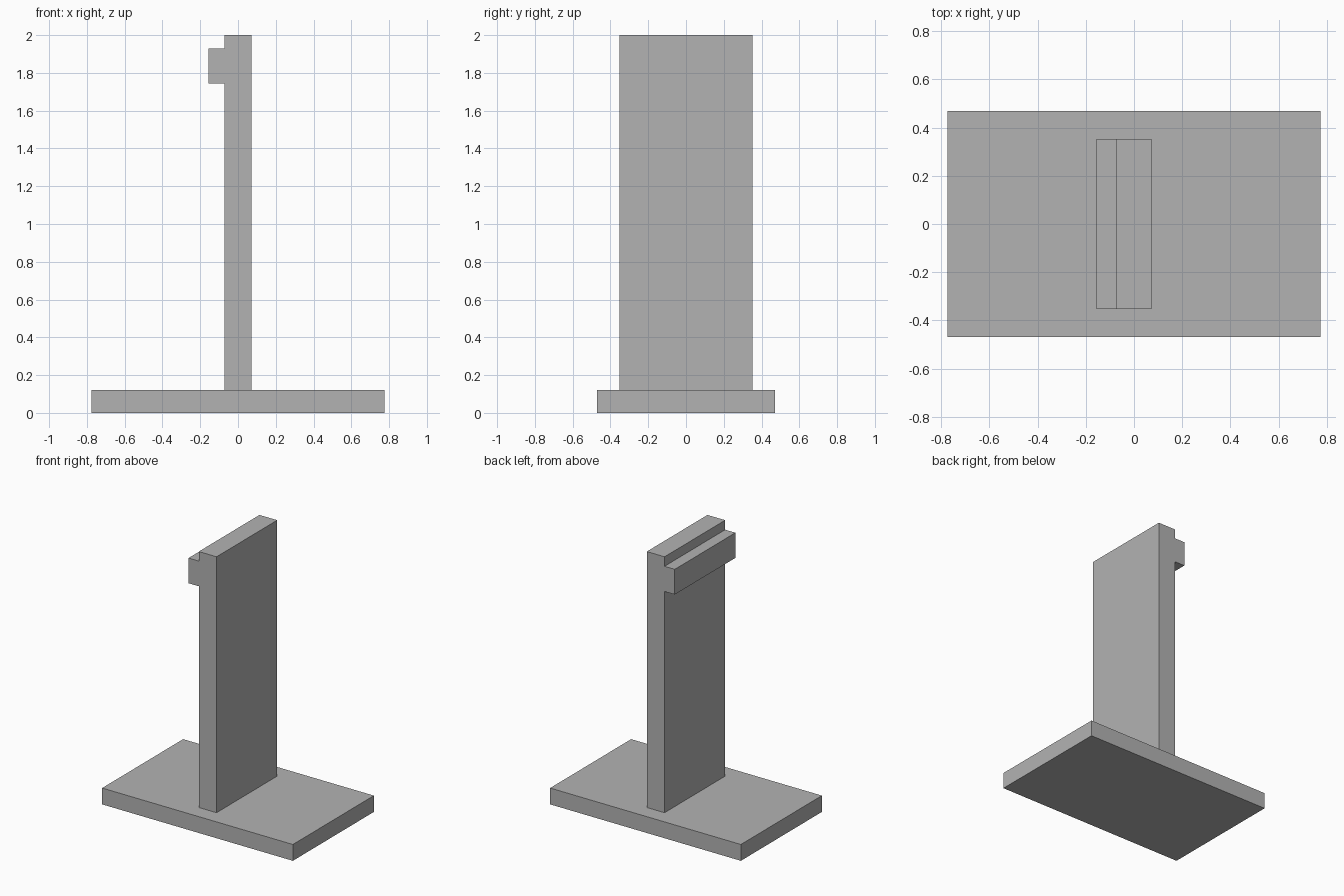
import bpy
import bmesh

cube = bpy.data.objects.get("Cube")
if cube:
    bpy.data.objects.remove(cube, do_unlink=True)

GREY = (0.45, 0.45, 0.45, 1)
grey = bpy.data.materials.new("plain_grey")
grey.use_nodes = True
grey.diffuse_color = GREY
grey.node_tree.nodes["Principled BSDF"].inputs["Base Color"].default_value = GREY


def extrude_profile(name, profile, half_depth):
    """Extrude an x-z outline along y, centred on y = 0."""
    bm = bmesh.new()
    face = bm.faces.new([bm.verts.new((x, -half_depth, z)) for x, z in profile])
    result = bmesh.ops.extrude_face_region(bm, geom=[face])
    moved = [v for v in result["geom"] if isinstance(v, bmesh.types.BMVert)]
    bmesh.ops.translate(bm, verts=moved, vec=(0, 2 * half_depth, 0))
    bmesh.ops.recalc_face_normals(bm, faces=bm.faces[:])
    mesh = bpy.data.meshes.new(name)
    bm.to_mesh(mesh)
    bm.free()
    mesh.materials.append(grey)
    obj = bpy.data.objects.new(name, mesh)
    bpy.context.collection.objects.link(obj)
    return obj


# Flat base slab
base_x, base_top = 0.775, 0.12
extrude_profile("base_plate", [(-base_x, 0), (base_x, 0),
                               (base_x, base_top), (-base_x, base_top)], 0.47)

# Upright panel with the ledge along the top of its right face
panel_x, ledge_x = 0.072, -0.155
ledge_low, ledge_high = 1.745, 1.93
extrude_profile("upright_panel_with_ledge", [
    (-panel_x, base_top), (panel_x, base_top), (panel_x, 2), (-panel_x, 2),
    (-panel_x, ledge_high), (ledge_x, ledge_high),
    (ledge_x, ledge_low), (-panel_x, ledge_low)], 0.352)
